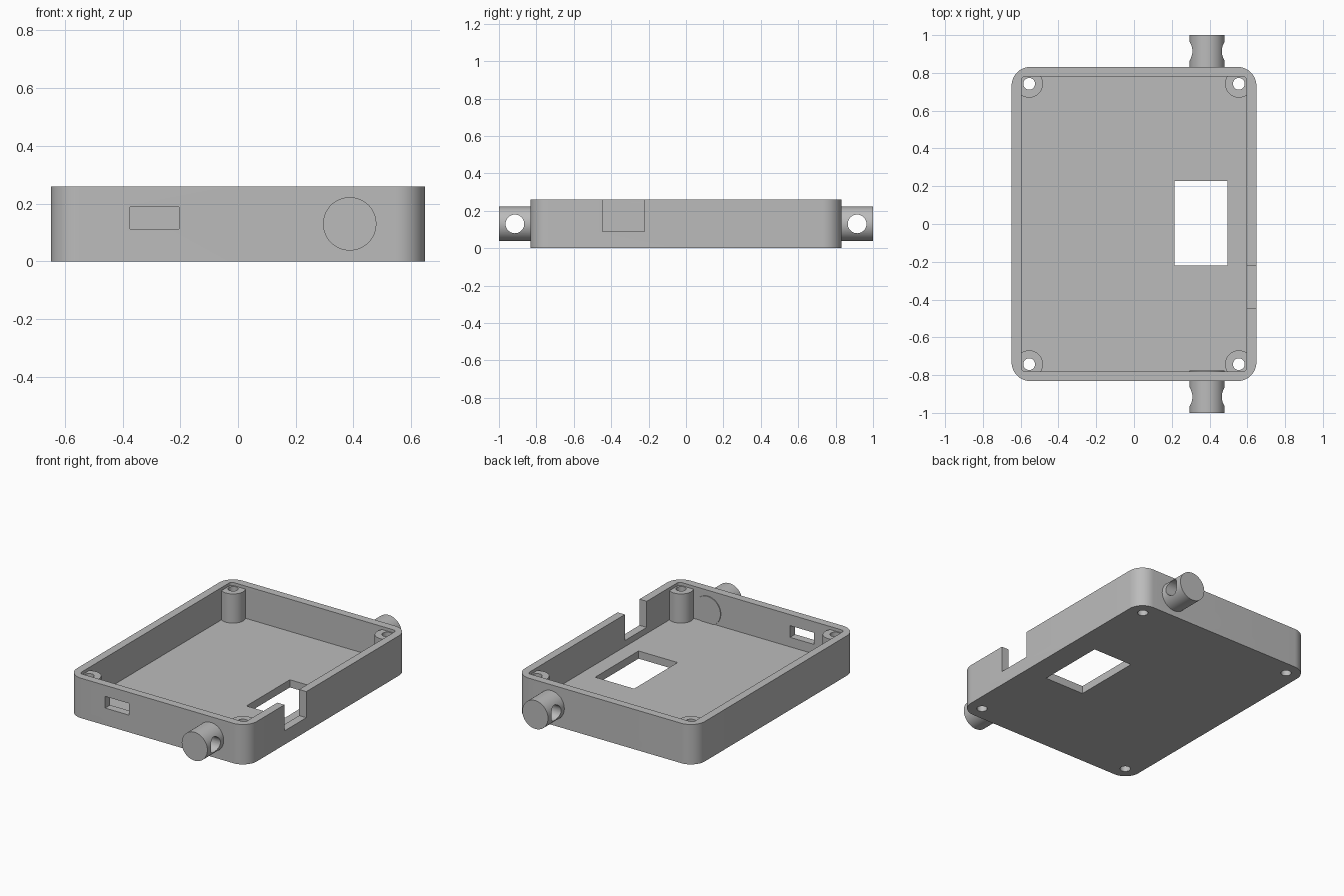
import bpy
import bmesh
from math import cos, sin, pi
from mathutils import Matrix, Vector

cube = bpy.data.objects.get("Cube")
if cube:
    bpy.data.objects.remove(cube, do_unlink=True)

grey = bpy.data.materials.new("plastic grey")
grey.use_nodes = True
colour = (0.5, 0.5, 0.5, 1)
grey.diffuse_color = colour
grey.node_tree.nodes["Principled BSDF"].inputs["Base Color"].default_value = colour


def finish(name, bm):
    bmesh.ops.recalc_face_normals(bm, faces=bm.faces)
    mesh = bpy.data.meshes.new(name)
    bm.to_mesh(mesh)
    bm.free()
    mesh.materials.append(grey)
    obj = bpy.data.objects.new(name, mesh)
    bpy.context.collection.objects.link(obj)
    return obj


def rounded_prism(name, half_x, half_y, radius, z0, z1, steps=12):
    """Upright prism with a rounded rectangle outline."""
    bm = bmesh.new()
    ring = []
    for quarter, (sx, sy) in enumerate([(1, 1), (-1, 1), (-1, -1), (1, -1)]):
        for i in range(steps + 1):
            a = (quarter + i / steps) * pi / 2
            ring.append(bm.verts.new((sx * (half_x - radius) + radius * cos(a),
                                      sy * (half_y - radius) + radius * sin(a), z0)))
    base = bm.faces.new(ring)
    top = bmesh.ops.extrude_face_region(bm, geom=[base], use_keep_orig=True)["geom"]
    bmesh.ops.translate(bm, vec=(0, 0, z1 - z0),
                        verts=[v for v in top if isinstance(v, bmesh.types.BMVert)])
    return finish(name, bm)


def box(name, low, high):
    low, high = Vector(low), Vector(high)
    bm = bmesh.new()
    bmesh.ops.create_cube(bm, size=1, matrix=Matrix.Translation((low + high) / 2)
                          @ Matrix.Diagonal((*(high - low), 1)))
    return finish(name, bm)


def rod(name, start, end, radius, sides=48):
    start, end = Vector(start), Vector(end)
    axis = end - start
    turn = axis.to_track_quat('Z', 'Y').to_matrix().to_4x4()
    bm = bmesh.new()
    bmesh.ops.create_cone(bm, cap_ends=True, segments=sides, radius1=radius,
                          radius2=radius, depth=axis.length,
                          matrix=Matrix.Translation((start + end) / 2) @ turn)
    return finish(name, bm)


def combine(target, tool, operation):
    """Apply a boolean and discard the tool object."""
    tool.hide_render = True
    mod = target.modifiers.new(tool.name, 'BOOLEAN')
    mod.operation = operation
    mod.solver = 'EXACT'
    mod.object = tool
    bpy.context.view_layer.objects.active = target
    bpy.ops.object.modifier_apply(modifier=mod.name)
    bpy.data.objects.remove(tool, do_unlink=True)


WIDTH, LENGTH, HEIGHT = 0.648, 0.832, 0.26
WALL, FLOOR = 0.052, 0.05
LUG_X, LUG_Z = 0.387, 0.13

# Open tray
case = rounded_prism("enclosure_tray", WIDTH, LENGTH, 0.1, 0, HEIGHT)
combine(case, rounded_prism("cavity", WIDTH - WALL, LENGTH - WALL, 0.02, FLOOR, 0.4, 6),
        'DIFFERENCE')

# Corner screw posts, merged into the walls, with holes right through
corners = [(sx * 0.555, sy * 0.742) for sx in (-1, 1) for sy in (-1, 1)]
for x, y in corners:
    combine(case, rod("screw_post", (x, y, 0.02), (x, y, 0.24), 0.073), 'UNION')
for x, y in corners:
    combine(case, rod("screw_hole", (x, y, -0.1), (x, y, 0.4), 0.031, 32), 'DIFFERENCE')

# Strap lugs at both ends, each with a cross hole
for side, inner in ((-1, 0.775), (1, 0.8)):
    combine(case, rod("strap_lug", (LUG_X, side * inner, LUG_Z), (LUG_X, side, LUG_Z), 0.0925),
            'UNION')
    y = side * 0.915
    combine(case, rod("lug_hole", (LUG_X - 0.2, y, LUG_Z), (LUG_X + 0.2, y, LUG_Z), 0.05),
            'DIFFERENCE')

# Floor window, side wall notch and front port slot
for name, low, high in (
        ("floor_window", (0.215, -0.22, -0.1), (0.496, 0.227, 0.1)),
        ("side_notch", (0.57, -0.447, 0.09), (0.75, -0.222, 0.4)),
        ("port_slot", (-0.375, -0.9, 0.112), (-0.204, -0.7, 0.188))):
    combine(case, box(name, low, high), 'DIFFERENCE')

# Smooth the round surfaces, keep the edges crisp
bpy.ops.object.select_all(action='DESELECT')
case.select_set(True)
bpy.context.view_layer.objects.active = case
bpy.ops.object.shade_smooth_by_angle(angle=pi / 6)
